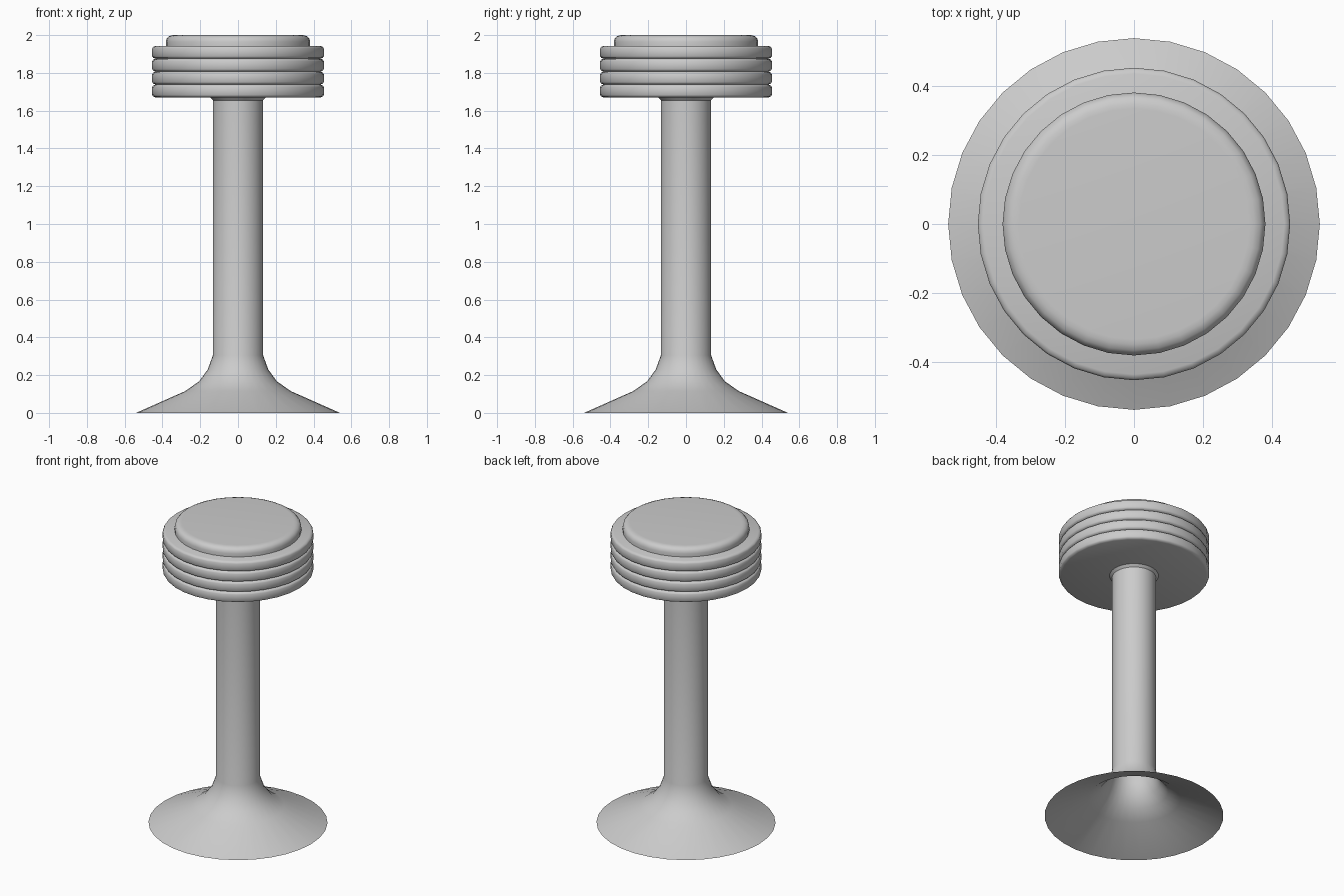
import bpy, bmesh, math

if "Cube" in bpy.data.objects:
    bpy.data.objects.remove(bpy.data.objects["Cube"])

SIDES = 32


def lathe(name, profile, angle=40):
    """Revolve (radius, z) points about z; radius 0 closes to a pole."""
    bm = bmesh.new()
    rings = []
    for r, z in profile:
        if r == 0:
            rings.append([bm.verts.new((0, 0, z))] * SIDES)
        else:
            rings.append([bm.verts.new((r * math.cos(2 * math.pi * i / SIDES),
                                        r * math.sin(2 * math.pi * i / SIDES), z))
                          for i in range(SIDES)])
    for a, b in zip(rings, rings[1:]):
        for i in range(SIDES):
            j = (i + 1) % SIDES
            bm.faces.new(list(dict.fromkeys((a[i], a[j], b[j], b[i]))))
    mesh = bpy.data.meshes.new(name)
    bm.to_mesh(mesh)
    bm.free()
    obj = bpy.data.objects.new(name, mesh)
    bpy.context.collection.objects.link(obj)
    bpy.ops.object.select_all(action='DESELECT')
    obj.select_set(True)
    bpy.context.view_layer.objects.active = obj
    bpy.ops.object.shade_smooth_by_angle(angle=math.radians(angle))
    return obj


# Flared foot and column: one sheet, open underneath
lathe("pedestal", [(0.54, 0), (0.28, 0.115), (0.206, 0.167), (0.16, 0.23),
                   (0.133, 0.305), (0.133, 1.655), (0.148, 1.67)])

# Seat rim: four rounded bands separated by shallow grooves
z0, pitch, r, groove = 1.67, 0.0683, 0.454, 0.437
rim = [(0, z0)]
for k in range(4):
    lo, hi = z0 + k * pitch, z0 + (k + 1) * pitch
    rim += [(groove, lo), (r - 0.005, lo + 0.005), (r, lo + 0.013),
            (r, hi - 0.013), (r - 0.005, hi - 0.005)]
rim += [(groove, hi), (0, hi)]
lathe("seat_rim", rim)

# Padded cushion with a rounded edge
top = z0 + 4 * pitch
lathe("seat_cushion", [(0.382, top), (0.382, 1.965), (0.378, 1.981),
                       (0.367, 1.993), (0.35, 1.999), (0.335, 2.0), (0, 2.0)])
